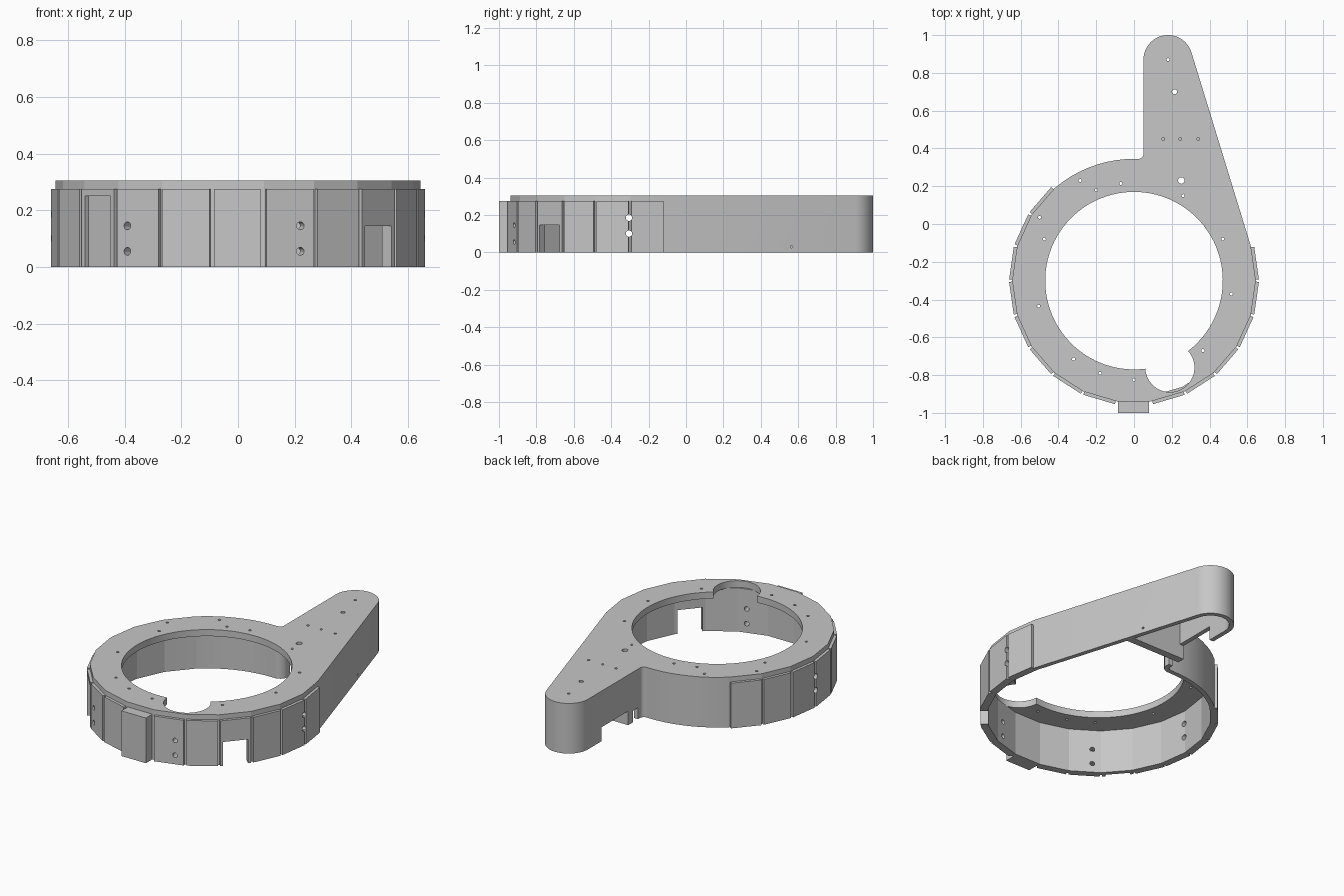
import bpy, bmesh
from math import sin, cos, radians, pi
from mathutils import Matrix, Vector

if "Cube" in bpy.data.objects:
    bpy.data.objects.remove(bpy.data.objects["Cube"])

grey = bpy.data.materials.new("plain grey")
grey.use_nodes = True
colour = (0.57, 0.57, 0.57, 1)
grey.diffuse_color = colour
grey.node_tree.nodes["Principled BSDF"].inputs["Base Color"].default_value = colour

CY, R, SIDES = -0.3, 0.645, 22
STEP = 2 * pi / SIDES
APOTHEM = R * cos(STEP / 2)
HEIGHT, PLATE_Z, PANEL_Z = 0.305, 0.265, 0.275


def arc(x, y, r, start, end, n):
    """Points on an arc, angles in degrees."""
    angles = [radians(start + (end - start) * i / n) for i in range(n + 1)]
    return [(x + r * cos(a), y + r * sin(a)) for a in angles]


def inset(points, d):
    """Mitred inward offset of a counter-clockwise outline."""
    out = []
    for i, p in enumerate(points):
        a, b, c = (Vector(q) for q in (points[i - 1], p, points[(i + 1) % len(points)]))
        u, v = (b - a).normalized(), (c - b).normalized()
        n1, n2 = Vector((-u.y, u.x)), Vector((-v.y, v.x))
        out.append(tuple(b + (n1 + n2) * d / (1 + n1.dot(n2))))
    return out


def finish(name, bm):
    mesh = bpy.data.meshes.new(name)
    bmesh.ops.recalc_face_normals(bm, faces=bm.faces)
    bm.to_mesh(mesh)
    bm.free()
    mesh.materials.append(grey)
    obj = bpy.data.objects.new(name, mesh)
    bpy.context.collection.objects.link(obj)
    return obj


def extrude_outlines(name, outlines, z0, z1):
    """Filled 2D outlines (inner ones become holes) extruded from z0 to z1."""
    curve = bpy.data.curves.new(name, "CURVE")
    curve.dimensions, curve.fill_mode = "2D", "BOTH"
    curve.extrude = (z1 - z0) / 2
    for points in outlines:
        spline = curve.splines.new("POLY")
        spline.points.add(len(points) - 1)
        for sp, (x, y) in zip(spline.points, points):
            sp.co = (x, y, 0, 1)
        spline.use_cyclic_u = True
    temp = bpy.data.objects.new(name + "_curve", curve)
    bpy.context.collection.objects.link(temp)
    bpy.context.view_layer.update()
    mesh = bpy.data.meshes.new_from_object(
        temp.evaluated_get(bpy.context.evaluated_depsgraph_get()))
    bm = bmesh.new()
    bm.from_mesh(mesh)
    bpy.data.objects.remove(temp)
    bpy.data.meshes.remove(mesh)
    bmesh.ops.remove_doubles(bm, verts=bm.verts, dist=0.0001)
    bmesh.ops.translate(bm, verts=bm.verts, vec=(0, 0, (z0 + z1) / 2))
    return finish(name, bm)


def add_box(bm, lo, hi, matrix=Matrix()):
    lo, hi = Vector(lo), Vector(hi)
    size = Matrix.Diagonal((*(hi - lo), 1))
    bmesh.ops.create_cube(bm, size=1, matrix=matrix @ Matrix.Translation((lo + hi) / 2) @ size)


def add_rod(bm, radius, length, matrix):
    """Cylinder lying along local x."""
    bmesh.ops.create_cone(bm, cap_ends=True, segments=20, radius1=radius, radius2=radius,
                          depth=length, matrix=matrix @ Matrix.Rotation(pi / 2, 4, "Y"))


def facing(phi):
    """Frame at the ring centre whose local x points outward; phi = 0 is the front."""
    return Matrix.Translation((0, CY, 0)) @ Matrix.Rotation(phi - pi / 2, 4, "Z")


def cut(obj, cutter):
    mod = obj.modifiers.new("cut", "BOOLEAN")
    mod.operation, mod.solver, mod.object = "DIFFERENCE", "EXACT", cutter
    bpy.context.view_layer.update()
    new = bpy.data.meshes.new_from_object(
        obj.evaluated_get(bpy.context.evaluated_depsgraph_get()))
    obj.modifiers.clear()
    obj.data = new


# Body outline: faceted ring, arm with rounded tip, fillet, smooth rear arc
outline = [(R * sin((j - 0.5) * STEP), CY - R * cos((j - 0.5) * STEP)) for j in range(-8, 8)]
outline += arc(0.18, 0.87, 0.13, 16.7, 180, 28)
outline += arc(0.025, 0.37, 0.025, 0, -85, 8)
outline += arc(0, CY, R, 89, 130, 9)

# Ring opening joined with the round notch
opening = arc(0, CY, 0.47, -52.5, 277.3, 80) + arc(0.19, -0.76, 0.13, 183, 402, 36)[1:-1]

# Small screw holes and two larger ones
screws = [(0.18, 0.87), (0.155, 0.45), (0.245, 0.45), (0.34, 0.45), (0.26, 0.15),
          (-0.285, 0.23), (-0.2, 0.18), (-0.07, 0.215), (-0.5, 0.035), (-0.475, -0.08),
          (-0.505, -0.435), (-0.32, -0.715), (-0.18, -0.79), (0, -0.825),
          (0.365, -0.67), (0.515, -0.37), (0.47, -0.08)]
holes = [arc(x, y, 0.008, 0, 330, 11) for x, y in screws]
holes += [arc(0.215, 0.7, 0.013, 0, 345, 23), arc(0.25, 0.23, 0.017, 0, 345, 23)]

top_plate = extrude_outlines("top_plate", [outline, opening] + holes, PLATE_Z, HEIGHT)
outer_wall = extrude_outlines("outer_wall", [outline, inset(outline, 0.027)], 0, PLATE_Z)

# Partition across the arm, under the row of three screws
bm = bmesh.new()
add_box(bm, (0.055, 0.44, 0), (0.42, 0.485, PLATE_Z))
arm_partition = finish("arm_partition", bm)

# Cladding panels, one per facet, and the front block
bm = bmesh.new()
half = APOTHEM * sin(STEP / 2) - 0.004
for k in range(-8, 7):
    if k:
        add_box(bm, (APOTHEM - 0.002, -half, 0), (APOTHEM + 0.017, half, PANEL_Z),
                facing(k * STEP))
side_panels = finish("side_panels", bm)

bm = bmesh.new()
add_box(bm, (-0.085, -1, 0), (0.08, CY - APOTHEM + 0.002, PANEL_Z))
front_block = finish("front_block", bm)

# Cutter: doorway, arm wall cutouts, bolt holes
bm = bmesh.new()
add_box(bm, (0.55, -0.071, -0.1), (0.75, 0.071, 0.145), facing(3 * STEP))
add_box(bm, (0, 0.485, -0.1), (0.1, 0.74, 0.085))
add_box(bm, (0, 0.39, -0.1), (0.1, 0.44, 0.07))
for z in (0.1, 0.185):
    add_rod(bm, 0.017, 1.6, Matrix.Translation((0, -0.305, z)))
for z in (0.055, 0.145):
    for phi in (-36.5, 19.6):
        add_rod(bm, 0.014, 0.2, facing(radians(phi)) @ Matrix.Translation((0.65, 0, z)))
add_rod(bm, 0.006, 0.03, Matrix.Translation((0.405, 0.565, 0.03)))
cutter = finish("opening_cutter", bm)

# Cutter: shallow recess in one panel
bm = bmesh.new()
add_box(bm, (APOTHEM - 0.01, -0.07, -0.1), (0.75, 0.07, 0.25), facing(-3 * STEP))
recess = finish("recess_cutter", bm)

cut(outer_wall, cutter)
cut(side_panels, cutter)
cut(side_panels, recess)
for helper in (cutter, recess):
    bpy.data.objects.remove(helper)

# Smooth the round parts, keep the facets crisp
bpy.ops.object.select_all(action="DESELECT")
for obj in (top_plate, outer_wall):
    obj.select_set(True)
bpy.context.view_layer.objects.active = top_plate
bpy.ops.object.shade_smooth_by_angle(angle=radians(12))
